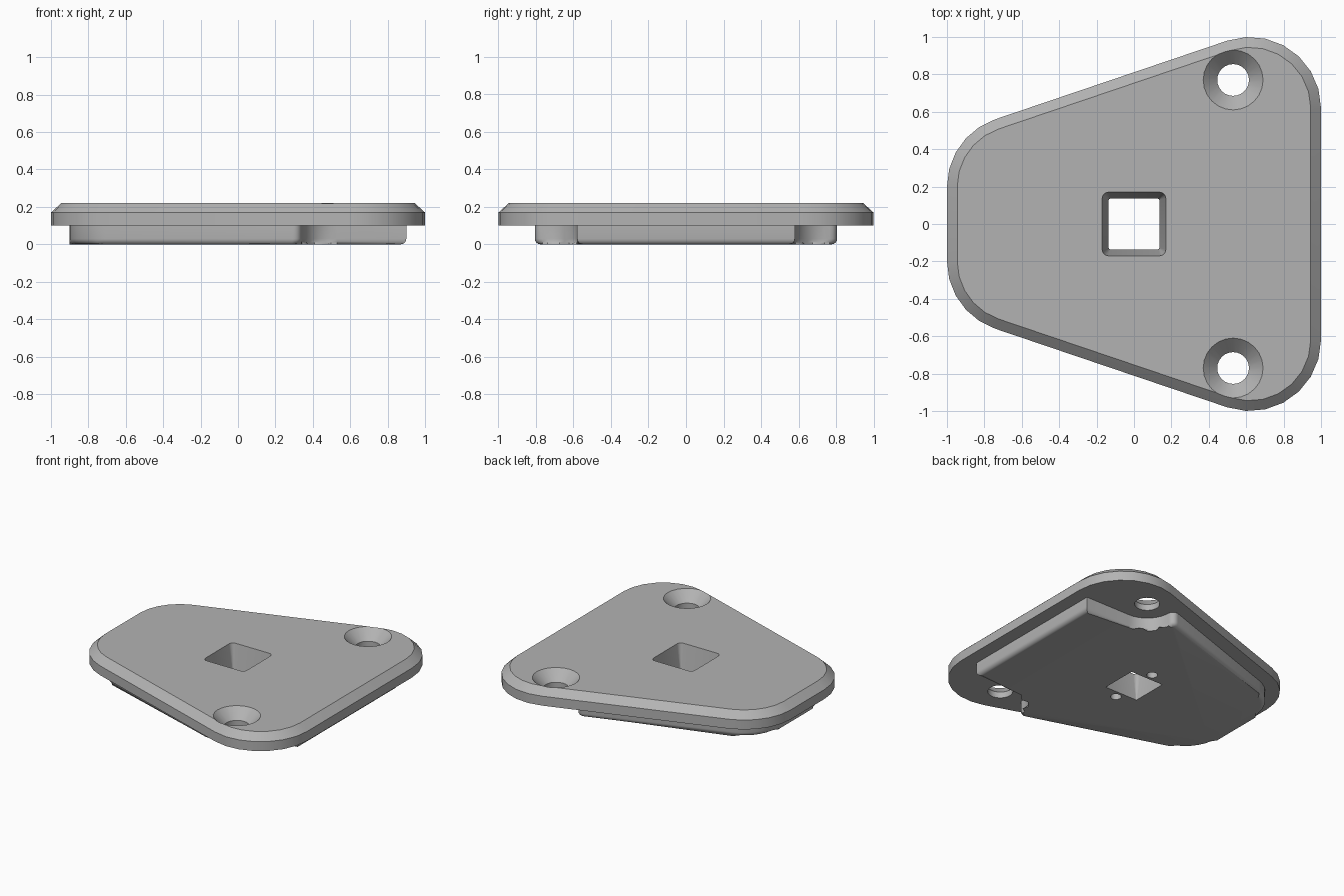
import bpy, bmesh
from math import sin, cos, radians

if "Cube" in bpy.data.objects:
    bpy.data.objects.remove(bpy.data.objects["Cube"])

grey = bpy.data.materials.new("plain grey")
grey.use_nodes = True
grey.diffuse_color = (0.45, 0.45, 0.45, 1)
grey.node_tree.nodes["Principled BSDF"].inputs["Base Color"].default_value = (0.45, 0.45, 0.45, 1)

TILT = 108.7  # direction the slanted sides face


def arc(x, y, r, start, end, steps):
    angles = [radians(start + (end - start) * i / steps) for i in range(steps + 1)]
    return [(x + r * cos(a), y + r * sin(a)) for a in angles]


def mirrored(half):
    """Outline from its +y half, running counter-clockwise."""
    return [(x, -y) for x, y in reversed(half)] + half


def loft(name, rings, round_bottom=0):
    """Solid through stacked rings of (outline, height)."""
    bm = bmesh.new()
    loops = [[bm.verts.new((x, y, z)) for x, y in pts] for pts, z in rings]
    n = len(loops[0])
    for low, high in zip(loops, loops[1:]):
        for i in range(n):
            j = (i + 1) % n
            bm.faces.new((low[i], low[j], high[j], high[i]))
    base = bm.faces.new(loops[0][::-1])
    bm.faces.new(loops[-1])
    if round_bottom:
        bmesh.ops.bevel(bm, geom=list(base.edges), offset=round_bottom,
                        segments=4, profile=0.5, affect='EDGES')
    bmesh.ops.recalc_face_normals(bm, faces=bm.faces)
    mesh = bpy.data.meshes.new(name)
    bm.to_mesh(mesh)
    bm.free()
    mesh.materials.append(grey)
    obj = bpy.data.objects.new(name, mesh)
    bpy.context.collection.objects.link(obj)
    return obj


def combine(target, tool, operation):
    bpy.context.view_layer.objects.active = target
    mod = target.modifiers.new(operation.lower(), 'BOOLEAN')
    mod.object, mod.operation, mod.solver = tool, operation, 'EXACT'
    bpy.ops.object.modifier_apply(modifier=mod.name)
    bpy.data.objects.remove(tool)


def plate_outline(r):
    return mirrored(arc(0.62, 0.62, r, 0, TILT, 7) + arc(-0.62, 0.2, r, TILT, 180, 5))


def rounded_square(half, r):
    pts = []
    for k, (sx, sy) in enumerate([(1, 1), (-1, 1), (-1, -1), (1, -1)]):
        pts += arc(sx * (half - r), sy * (half - r), r, 90 * k, 90 * k + 90, 4)
    return pts


# Plate with chamfered top edge
plate = loft("cover_plate", [(plate_outline(0.38), 0.1), (plate_outline(0.38), 0.17),
                             (plate_outline(0.325), 0.22)])

# Raised underside, notched around the screw holes
boss_half = ([(0.9, 0.58)] + arc(0.53, 0.77, 0.19, 270, 190, 8)
             + arc(0.30, 0.766, 0.04, 0, TILT, 5) + arc(-0.62, 0.2, 0.28, TILT, 180, 7))
boss = mirrored(boss_half)
combine(plate, loft("underside_boss", [(boss, 0), (boss, 0.13)], 0.03), 'UNION')

# Tapered square hole through the middle
combine(plate, loft("square_cutter", [(rounded_square(0.132, 0.004), -0.02),
                                      (rounded_square(0.173, 0.035), 0.24)]), 'DIFFERENCE')

for side in (1, -1):
    # Countersunk screw hole
    profile = [(0.085, 0.05), (0.085, 0.145), (0.2, 0.26)]
    rings = [(arc(0.53, side * 0.77, r, 0, 345, 23), z) for r, z in profile]
    combine(plate, loft("screw_cutter", rings), 'DIFFERENCE')
    # Small blind hole underneath
    ring = arc(0, side * 0.19, 0.037, 0, 345, 23)
    combine(plate, loft("pin_cutter", [(ring, -0.02), (ring, 0.08)]), 'DIFFERENCE')

bpy.ops.object.select_all(action='DESELECT')
plate.select_set(True)
bpy.context.view_layer.objects.active = plate
bpy.ops.object.shade_smooth_by_angle(angle=radians(30))
